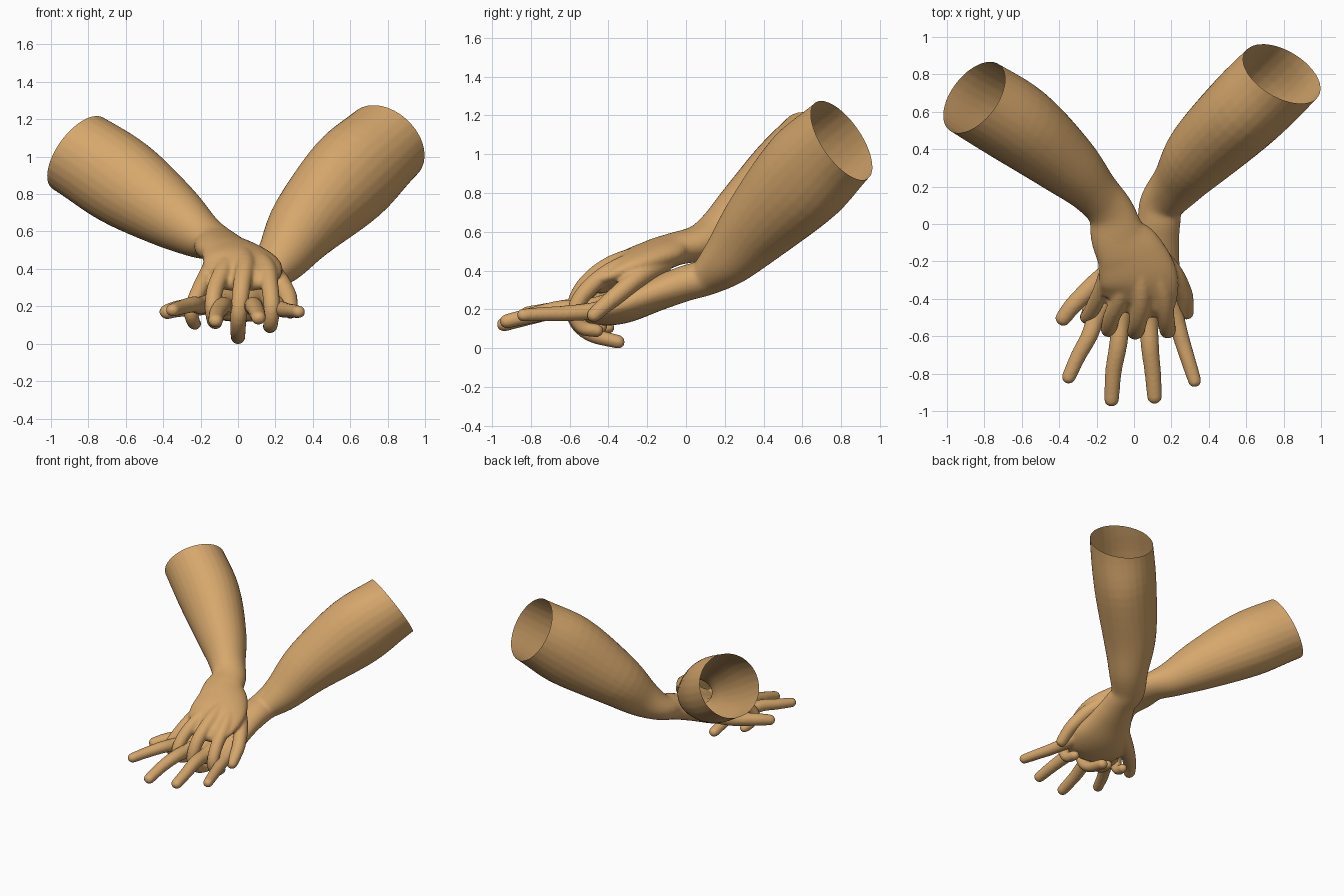
import bpy, bmesh, math
from mathutils import Vector

if "Cube" in bpy.data.objects:
    bpy.data.objects.remove(bpy.data.objects["Cube"])

skin = bpy.data.materials.new("tan_skin")
skin.diffuse_color = (0.67, 0.385, 0.15, 1)
skin.use_nodes = True
skin.node_tree.nodes["Principled BSDF"].inputs["Base Color"].default_value = skin.diffuse_color
SIDES = 28


def smooth_path(pts, steps=5):
    """Catmull-Rom through (x, y, z, half_width, half_height) points."""
    p = [Vector(q) for q in pts]
    p = [2 * p[0] - p[1]] + p + [2 * p[-1] - p[-2]]
    out = []
    for i in range(1, len(p) - 2):
        a, b, c, d = p[i - 1:i + 3]
        for k in range(steps):
            t = k / steps
            out.append(0.5 * (2 * b + (c - a) * t + (2 * a - 5 * b + 4 * c - d) * t * t
                              + (3 * b - a - 3 * c + d) * t ** 3))
    return out + [p[-2]]


def loft(bm, pts, side_ref=None):
    """Elliptical tube along a path, with rounded ends."""
    path = smooth_path(pts)
    pos = [Vector(q[:3]) for q in path]
    n = len(pos)
    rings = []
    for i in range(n):
        t = (pos[min(i + 1, n - 1)] - pos[max(i - 1, 0)]).normalized()
        if side_ref:
            s = (side_ref - t * side_ref.dot(t)).normalized()
        else:
            s = t.cross(Vector((0, 0, 1))).normalized()
        u = s.cross(t)
        w, h = path[i][3], path[i][4]
        caps = [(0, 1)]
        dome = [(math.sin(a), math.cos(a)) for a in (0.4, 0.8, 1.15, 1.45)]
        if i == n - 1:
            caps += dome
        if i == 0:
            caps = [(-o, k) for o, k in reversed(dome)] + caps
        for off, k in caps:
            c = pos[i] + t * off * min(w, h)
            rings.append([bm.verts.new(c + s * w * k * math.cos(j * math.tau / SIDES)
                                       + u * h * k * math.sin(j * math.tau / SIDES))
                          for j in range(SIDES)])
    for a, b in zip(rings, rings[1:]):
        for j in range(SIDES):
            k = (j + 1) % SIDES
            bm.faces.new((a[j], a[k], b[k], b[j]))
    bm.faces.new(rings[0][::-1])
    bm.faces.new(rings[-1])


def finger(bm, pts, r):
    """Metacarpal ridge, knuckle and tapering finger."""
    n = len(pts) - 1
    loft(bm, [(*p, r * (1.15 - 0.33 * i / n), r * (1.12 - 0.36 * i / n))
              for i, p in enumerate(pts)], Vector((1, 0, 0)))


def build_arm(name, limb, fingers, cut_at, cut_normal):
    bm = bmesh.new()
    loft(bm, limb)
    for pts, r in fingers:
        finger(bm, pts, r)
    bmesh.ops.recalc_face_normals(bm, faces=bm.faces)
    me = bpy.data.meshes.new(name)
    bm.to_mesh(me)
    bm.free()
    ob = bpy.data.objects.new(name, me)
    bpy.context.collection.objects.link(ob)
    # blend the limb and fingers into a single skin
    rm = ob.modifiers.new("blend", 'REMESH')
    rm.mode, rm.voxel_size = 'VOXEL', 0.0095
    sm = ob.modifiers.new("soften", 'SMOOTH')
    sm.factor, sm.iterations = 0.5, 8
    dg = bpy.context.evaluated_depsgraph_get()
    skin_mesh = bpy.data.meshes.new_from_object(ob.evaluated_get(dg))
    ob.modifiers.clear()
    # slice off the upper end to leave an open sleeve
    bm = bmesh.new()
    bm.from_mesh(skin_mesh)
    bmesh.ops.bisect_plane(bm, geom=bm.verts[:] + bm.edges[:] + bm.faces[:],
                           plane_co=cut_at, plane_no=cut_normal, clear_outer=True)
    for f in bm.faces:
        f.smooth = True
        f.material_index = 0
    bm.to_mesh(skin_mesh)
    bm.free()
    ob.data = skin_mesh
    skin_mesh.materials.clear()
    skin_mesh.materials.append(skin)


# arm whose hand lies on top, fingers curled down between the lower ones
top_limb = [(-1.12, .84, 1.17, .21, .23), (-.86, .68, 1.02, .22, .235), (-.61, .525, .86, .22, .24),
            (-.36, .32, .69, .175, .185), (-.21, .17, .585, .13, .13), (-.125, .065, .54, .125, .095),
            (-.085, -.06, .51, .15, .085), (-.025, -.16, .475, .185, .085),
            (.02, -.28, .43, .21, .08), (.03, -.38, .375, .205, .065), (.02, -.44, .33, .18, .05)]
top_fingers = [
    ([(.06, -.14, .49), (.15, -.36, .41), (.17, -.5, .31), (.18, -.57, .2), (.175, -.54, .11), (.17, -.46, .09)], .046),
    ([(.02, -.14, .5), (.04, -.38, .43), (.02, -.53, .31), (.005, -.575, .17), (0, -.5, .075), (0, -.35, .032)], .047),
    ([(-.03, -.14, .5), (-.07, -.37, .41), (-.12, -.5, .3), (-.135, -.565, .2), (-.13, -.53, .13), (-.12, -.44, .11)], .045),
    ([(-.1, -.14, .49), (-.165, -.33, .37), (-.215, -.44, .27), (-.25, -.5, .18), (-.24, -.46, .12), (-.23, -.4, .105)], .042),
    ([(.08, -.12, .44), (.2, -.25, .36), (.26, -.36, .27), (.275, -.42, .22), (.28, -.475, .17)], .05)]
build_arm("upper_hand_and_arm", top_limb, top_fingers, (-.85, .68, 1.02), (-.68, .51, .52))

# arm whose hand lies underneath, fingers spread straight forward
low_limb = [(.99, 1.0, 1.25, .21, .23), (.79, .8, 1.07, .225, .24), (.595, .61, .885, .225, .265),
            (.365, .385, .645, .193, .205), (.24, .225, .465, .143, .145), (.15, .11, .37, .12, .098),
            (.13, 0, .335, .118, .092), (.09, -.15, .28, .158, .088), (.05, -.3, .22, .21, .085),
            (.02, -.4, .19, .215, .075), (0, -.48, .175, .185, .055)]
low_fingers = [
    ([(.16, -.2, .28), (.21, -.44, .2), (.25, -.6, .18), (.29, -.73, .175), (.325, -.84, .17)], .044),
    ([(.1, -.2, .29), (.08, -.48, .21), (.085, -.65, .2), (.1, -.79, .17), (.11, -.925, .138)], .049),
    ([(.04, -.2, .29), (-.06, -.48, .21), (-.085, -.65, .2), (-.11, -.79, .165), (-.12, -.94, .122)], .049),
    ([(0, -.2, .28), (-.18, -.46, .21), (-.24, -.6, .21), (-.3, -.71, .195), (-.35, -.82, .18)], .046),
    ([(0, -.16, .26), (-.17, -.29, .21), (-.26, -.37, .195), (-.33, -.44, .185), (-.38, -.505, .17)], .052)]
build_arm("lower_hand_and_arm", low_limb, low_fingers, (.79, .8, 1.075), (.44, .73, .52))
